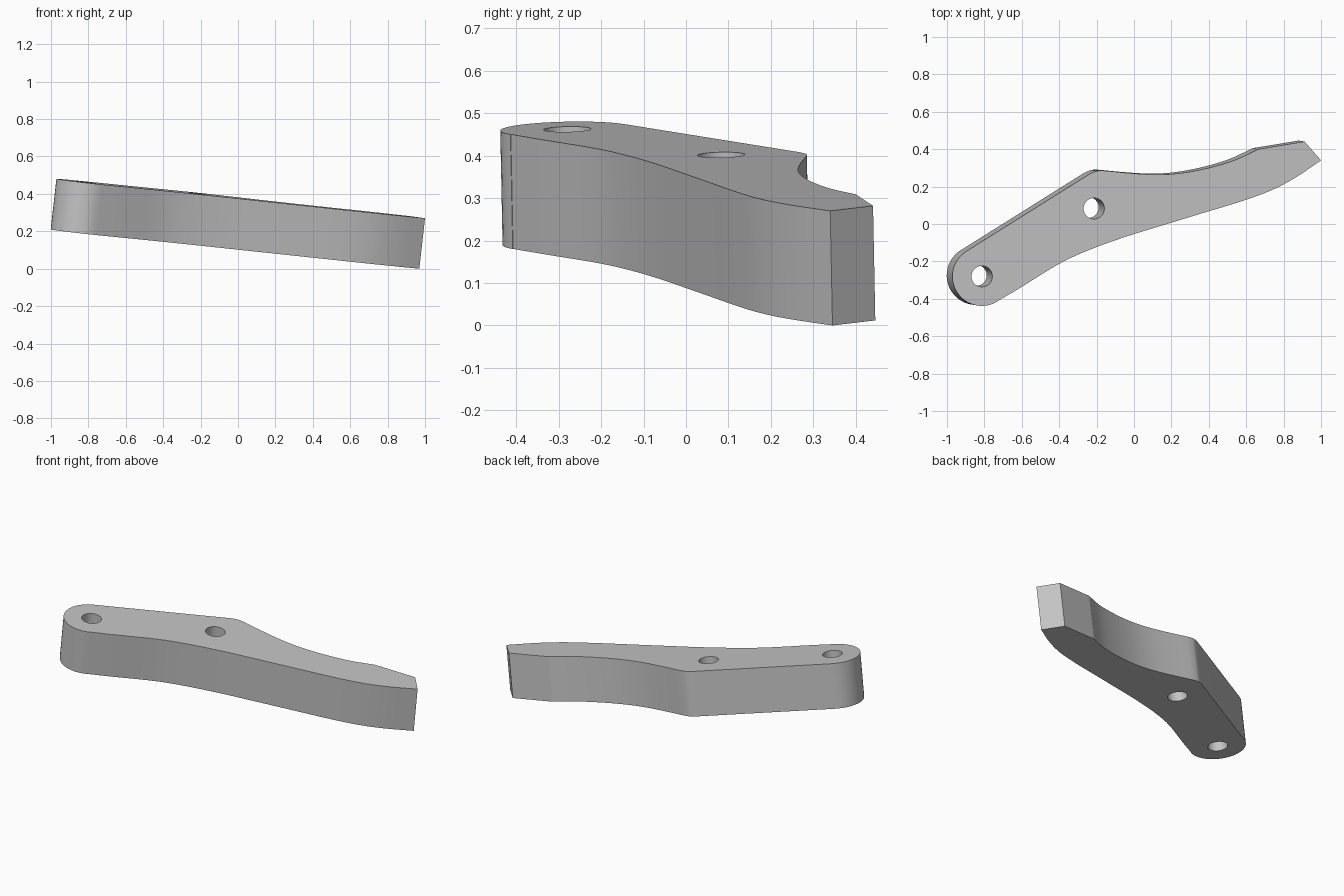
import bpy, bmesh, math
from mathutils import Vector

cube = bpy.data.objects.get("Cube")
if cube:
    bpy.data.objects.remove(cube, do_unlink=True)

SLOPE_X, SLOPE_Y = -0.113, 0.02
NORMAL = Vector((-SLOPE_X, -SLOPE_Y, 1)).normalized()
THICKNESS = 0.272


def on_top(x, y):
    """Point of the tilted upper face."""
    return Vector((x, y, 0.27 + SLOPE_X * (x - 1) + SLOPE_Y * (y - 0.34)))


def smooth_path(pts, steps=5):
    """Catmull-Rom curve through the points."""
    p = [Vector(q) for q in pts]
    p = [2 * p[0] - p[1]] + p + [2 * p[-1] - p[-2]]
    out = []
    for a, b, c, d in zip(p, p[1:], p[2:], p[3:]):
        for i in range(steps):
            t = i / steps
            out.append(0.5 * (2 * b + (c - a) * t + (2 * a - 5 * b + 4 * c - d) * t ** 2
                              + (3 * b - a - 3 * c + d) * t ** 3))
    return out + [p[-2]]


# Outline: long front curve, pointed tip, hollow back edge, rounded end
front = smooth_path([(-.73, -.413), (-.61, -.342), (-.4, -.213), (-.24, -.139), (-.05, -.07),
                     (.14, -.011), (.35, .053), (.56, .117), (.725, .176), (.86, .246), (1, .34)])
hollow = smooth_path([(.665, .4), (.54, .342), (.4, .3), (.26, .273), (.135, .264),
                      (0, .27), (-.15, .284)])
corner = smooth_path([(-.165, .285), (-.2, .283), (-.238, .267)], 4)
end_centre, end_radius = Vector((-.813, -.28)), 0.158
arc = []
for i in range(25):
    a = math.radians(122 + i * (302 - 122) / 24)
    arc.append(end_centre + end_radius * Vector((math.cos(a), math.sin(a))))
outline = front + [Vector((.912, .441))] + hollow + corner + arc

# Slab extruded square to its tilted face
bm = bmesh.new()
top = [bm.verts.new(on_top(*p)) for p in outline]
bottom = [bm.verts.new(v.co - NORMAL * THICKNESS) for v in top]
bm.faces.new(top)
bm.faces.new(bottom[::-1])
n = len(top)
for i in range(n):
    j = (i + 1) % n
    bm.faces.new((top[i], bottom[i], bottom[j], top[j]))
bmesh.ops.recalc_face_normals(bm, faces=bm.faces)
mesh = bpy.data.meshes.new("lever_arm")
bm.to_mesh(mesh)
bm.free()
arm = bpy.data.objects.new("lever_arm", mesh)
bpy.context.collection.objects.link(arm)

grey = bpy.data.materials.new("plain grey")
grey.use_nodes = True
colour = (0.55, 0.55, 0.55, 1)
grey.diffuse_color = colour
grey.node_tree.nodes["Principled BSDF"].inputs["Base Color"].default_value = colour
mesh.materials.append(grey)

# Two through holes
for x, y in ((-.813, -.28), (-.214, .083)):
    bpy.ops.mesh.primitive_cylinder_add(
        vertices=48, radius=0.056, depth=1,
        location=on_top(x, y) - NORMAL * THICKNESS / 2,
        rotation=NORMAL.to_track_quat("Z", "Y").to_euler())
    cutter = bpy.context.object
    cutter.name = "hole_cutter"
    cutter.hide_render = True
    cutter.data.materials.append(grey)
    bpy.ops.object.select_all(action="DESELECT")
    arm.select_set(True)
    bpy.context.view_layer.objects.active = arm
    mod = arm.modifiers.new("hole", "BOOLEAN")
    mod.operation, mod.solver, mod.object = "DIFFERENCE", "EXACT", cutter
    bpy.ops.object.modifier_apply(modifier=mod.name)
    bpy.data.objects.remove(cutter, do_unlink=True)

bpy.ops.object.shade_smooth_by_angle(angle=math.radians(14))
